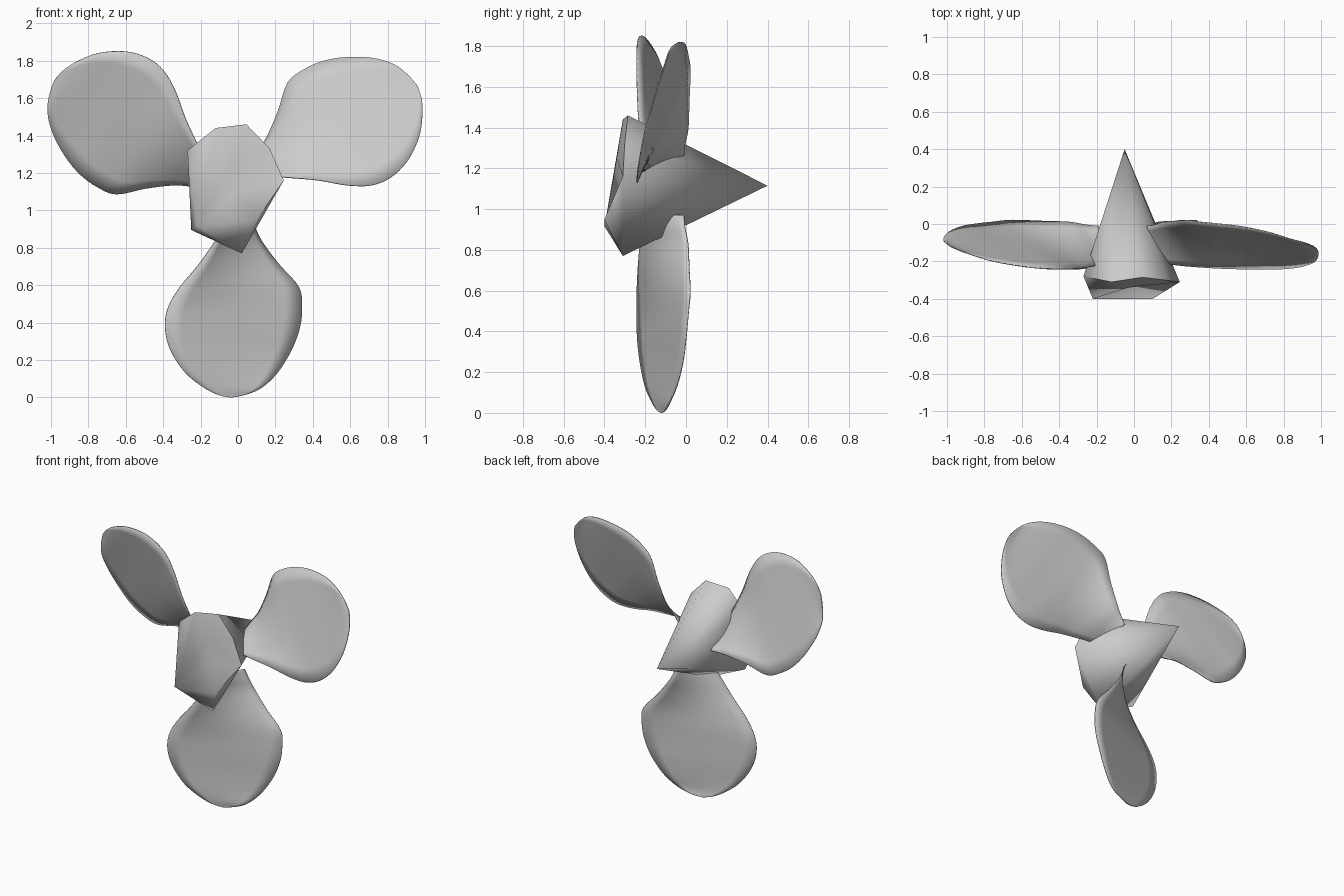
import bpy
import bmesh
import math
from mathutils import Matrix, Vector

cube = bpy.data.objects.get("Cube")
if cube:
    bpy.data.objects.remove(cube)

metal = bpy.data.materials.new("plain grey metal")
metal.use_nodes = True
GREY = (0.6, 0.6, 0.6, 1)
metal.diffuse_color = GREY
metal.node_tree.nodes["Principled BSDF"].inputs["Base Color"].default_value = GREY

AXIS = Vector((-0.02, 0, 1.12))


def add_object(name, bm, angle):
    bmesh.ops.recalc_face_normals(bm, faces=bm.faces)
    mesh = bpy.data.meshes.new(name)
    bm.to_mesh(mesh)
    bm.free()
    mesh.materials.append(metal)
    obj = bpy.data.objects.new(name, mesh)
    bpy.context.collection.objects.link(obj)
    bpy.ops.object.select_all(action="DESELECT")
    obj.select_set(True)
    bpy.context.view_layer.objects.active = obj
    bpy.ops.object.shade_smooth_by_angle(angle=math.radians(angle))
    return obj


def smooth_rows(rows, steps):
    """Catmull-Rom interpolation through the blade sections."""
    pts = [rows[0]] + rows + [rows[-1]]
    out = []
    for a, b, c, d in zip(pts, pts[1:], pts[2:], pts[3:]):
        for i in range(steps):
            t = i / steps
            out.append([
                0.5 * (2 * q + (r - p) * t + (2 * p - 5 * q + 4 * r - s) * t * t
                       + (3 * q - p - 3 * r + s) * t ** 3)
                for p, q, r, s in zip(a, b, c, d)])
    return out + [rows[-1]]


# Blade sections: height, front edge x, back edge x, front edge y, back edge y
SECTIONS = [
    (0.97, -0.03, 0.06, -0.21, -0.01),
    (0.91, -0.07, 0.09, -0.215, -0.005),
    (0.83, -0.125, 0.13, -0.225, 0.01),
    (0.71, -0.21, 0.22, -0.235, 0.015),
    (0.59, -0.31, 0.325, -0.24, 0.02),
    (0.48, -0.374, 0.342, -0.24, 0.01),
    (0.37, -0.39, 0.33, -0.238, 0.0),
    (0.25, -0.36, 0.285, -0.225, -0.015),
    (0.13, -0.28, 0.21, -0.2, -0.045),
    (0.05, -0.18, 0.125, -0.165, -0.08),
    (0.013, -0.105, 0.035, -0.14, -0.1),
    (0.0, -0.045, -0.035, -0.122, -0.118),
]


def make_blade(name, turn):
    bm = bmesh.new()
    chord = 8
    grid = []
    for z, xf, xb, yf, yb in smooth_rows(SECTIONS, 4):
        front, back = Vector((xf, yf, z)), Vector((xb, yb, z))
        grid.append([bm.verts.new(front.lerp(back, i / chord)) for i in range(chord + 1)])
    for low, high in zip(grid, grid[1:]):
        for i in range(chord):
            bm.faces.new((low[i], low[i + 1], high[i + 1], high[i]))
    spin = Matrix.Rotation(math.radians(turn), 3, "Y")
    bmesh.ops.rotate(bm, verts=bm.verts, cent=AXIS, matrix=spin)
    blade = add_object(name, bm, 50)
    shell = blade.modifiers.new("thickness", "SOLIDIFY")
    shell.thickness = 0.006
    shell.offset = 0


for label, turn in (("lower_blade", 0), ("right_blade", 120), ("left_blade", -120)):
    make_blade(label, turn)

# Hub: faceted rim drawn to a rear point, with a pocketed wedge in front
POINTS = {
    "tail": (-0.05, 0.4, 1.115),
    "bottom": (0.02, -0.31, 0.77),
    "left": (0.245, -0.31, 1.16),
    "left_top": (0.17, -0.3, 1.33),
    "top": (0.045, -0.285, 1.46),
    "right_top": (-0.12, -0.31, 1.44),
    "right": (-0.27, -0.28, 1.32),
    "right_low": (-0.25, -0.31, 0.895),
    "lip_right": (-0.22, -0.4, 0.915),
    "lip_left": (0.1, -0.4, 0.95),
    "pocket": (0.0, -0.29, 1.1),
    "brow": (-0.03, -0.34, 1.25),
}
RIM = ["bottom", "left", "left_top", "top", "right_top", "right", "right_low"]
FRONT = [
    "bottom right_low lip_right", "bottom lip_right lip_left", "bottom lip_left left",
    "right_low right lip_right", "right right_top lip_right",
    "lip_right lip_left pocket", "lip_left left pocket", "left brow pocket",
    "left left_top brow", "left_top top brow", "top right_top brow",
    "right_top lip_right brow", "lip_right pocket brow",
]
bm = bmesh.new()
v = {name: bm.verts.new(co) for name, co in POINTS.items()}
for a, b in zip(RIM, RIM[1:] + RIM[:1]):
    bm.faces.new((v[a], v[b], v["tail"]))
for face in FRONT:
    bm.faces.new([v[n] for n in face.split()])
add_object("hub", bm, 65)
